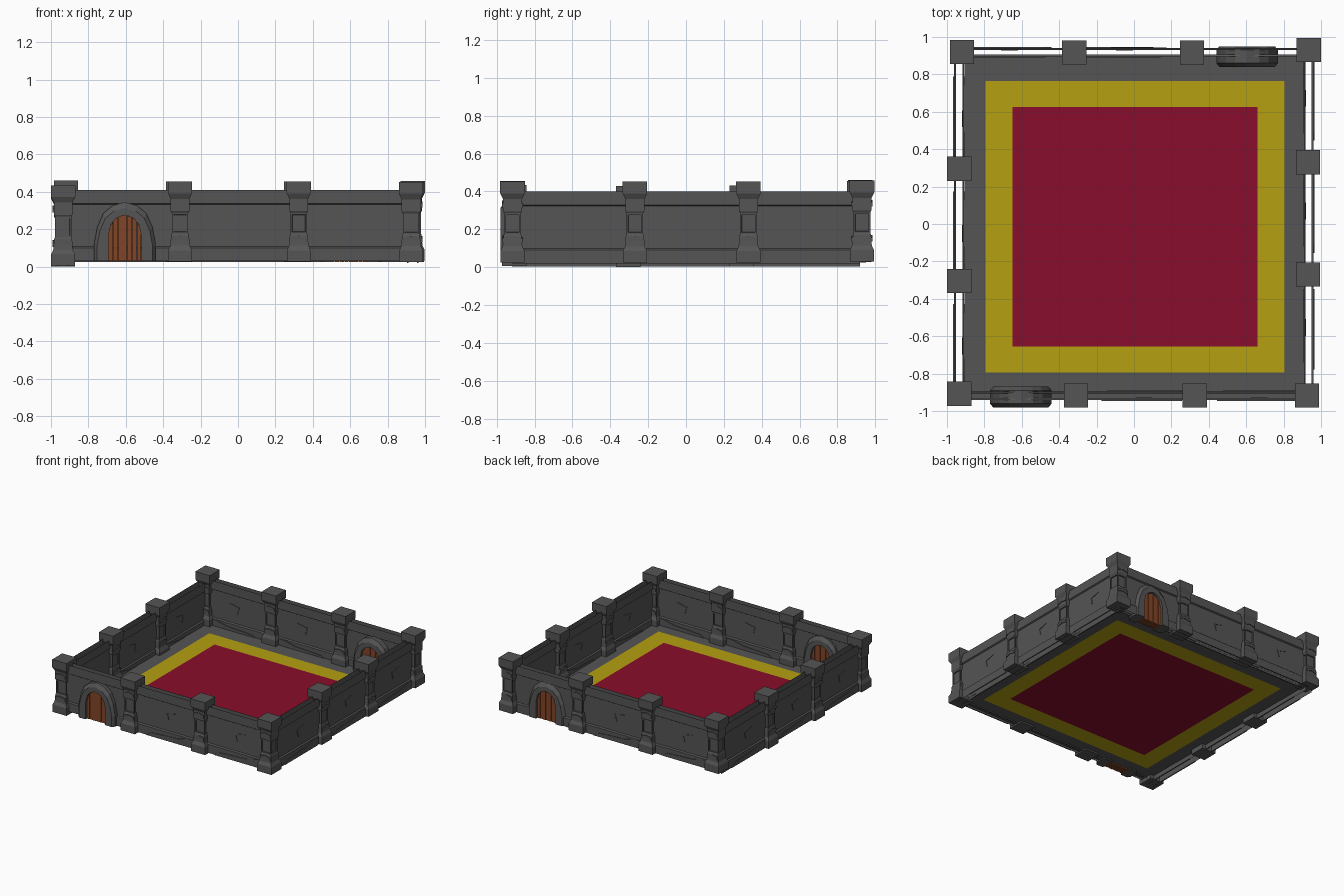
import bpy, bmesh
from math import pi
from mathutils import Matrix

if "Cube" in bpy.data.objects:
    bpy.data.objects.remove(bpy.data.objects["Cube"])


def material(name, rgb):
    m = bpy.data.materials.new(name)
    m.diffuse_color = (*rgb, 1)
    m.use_nodes = True
    m.node_tree.nodes["Principled BSDF"].inputs["Base Color"].default_value = m.diffuse_color
    return m


STONE = material("stone", (0.09, 0.09, 0.09))
WOOD = material("wood", (0.22, 0.06, 0.02))
RED = material("red", (0.25, 0.004, 0.025))
GOLD = material("gold", (0.46, 0.35, 0.005))


def finish(bm, name, mat, M=Matrix()):
    bmesh.ops.recalc_face_normals(bm, faces=bm.faces)
    me = bpy.data.meshes.new(name)
    bm.to_mesh(me)
    bm.free()
    me.materials.append(mat)
    ob = bpy.data.objects.new(name, me)
    ob.matrix_world = M
    bpy.context.collection.objects.link(ob)
    return ob


def prism(bm, pts, y0, y1):
    """Polygon in the wall plane (along, up), extruded through the wall."""
    a = [bm.verts.new((x, y0, z)) for x, z in pts]
    b = [bm.verts.new((x, y1, z)) for x, z in pts]
    bm.faces.new(a)
    bm.faces.new(b[::-1])
    for i in range(len(pts)):
        j = (i + 1) % len(pts)
        bm.faces.new((a[i], a[j], b[j], b[i]))


def mirrored(half):
    return half + [(-x, z) for x, z in half[-2::-1]]


# Pillar: stacked square rings with a sunken panel on each side
RINGS = [(.064, 0), (.064, .06), (.052, .085), (.048, .14), (.044, .15),
         (.044, .26), (.05, .27), (.05, .335), (.065, .365), (.065, .428)]


def pillar(name, x, y, z, turn=0):
    bm = bmesh.new()
    loops = [[bm.verts.new((sx * h, sy * h, zz)) for sx, sy in
              ((-1, -1), (1, -1), (1, 1), (-1, 1))] for h, zz in RINGS]
    bm.faces.new(loops[0][::-1])
    bm.faces.new(loops[-1])
    panels = []
    for k in range(len(loops) - 1):
        for i in range(4):
            j = (i + 1) % 4
            f = bm.faces.new((loops[k][i], loops[k][j], loops[k + 1][j], loops[k + 1][i]))
            if k == 4:
                panels.append(f)
    bm.normal_update()
    bmesh.ops.inset_individual(bm, faces=panels, thickness=.012, depth=0)
    bmesh.ops.inset_individual(bm, faces=panels, thickness=.002, depth=-.008)
    # chipped chevron stones above and below the panel
    for s in (-1, 1):
        for zc in (.105, .29):
            prism(bm, [(-.046, zc), (0, zc + .012), (.046, zc), (.046, zc + .022),
                       (0, zc + .034), (-.046, zc + .022)], s * .045, s * .056)
    finish(bm, name, STONE, Matrix.Translation((x, y, z)) @ Matrix.Rotation(turn, 4, 'Z'))


# Wall: open outer and inner skins with a proud base and top band
PROFILE = [(0, 0), (0, .07), (.01, .078), (.01, .302), (0, .308), (0, .38)]
LINTEL = [(.01, .24), (.01, .302), (0, .308), (0, .38)]
DOOR_T = -.605


def wall(name, turn, outer, inner, z, stops, door):
    bm = bmesh.new()
    runs = [(-.92, .92, PROFILE)]
    if door:
        runs = [(-.92, DOOR_T - .1, PROFILE), (DOOR_T + .1, .92, PROFILE),
                (DOOR_T - .1, DOOR_T + .1, LINTEL)]
    for base, s in ((-outer, 1), (-inner, -1)):
        for t0, t1, prof in runs:
            rows = [[bm.verts.new((t, base + s * d, zz)) for t in (t0, t1)] for d, zz in prof]
            for p, q in zip(rows, rows[1:]):
                bm.faces.new((p[0], p[1], q[1], q[0]))
        # cracks and broken base slabs in each bay
        for i, (a, b) in enumerate(zip(stops, stops[1:])):
            if door and i == 0:
                continue
            c = (a + b) / 2
            prism(bm, [(c + .0, .215), (c + .015, .16), (c + .022, .16), (c + .01, .207),
                       (c + .09, .227), (c + .088, .233)], base + s * .006, base + s * .012)
            prism(bm, [(c - .18, .0), (c - .13, .03), (c + .0, .038), (c + .1, .042),
                       (c + .21, .068), (c + .25, .065), (c + .25, .0)],
                  base - s * .005, base + s * .004)
    finish(bm, name, STONE, Matrix.Translation((0, 0, z)) @ Matrix.Rotation(turn, 4, 'Z'))


ARCH_OUT = mirrored([(.165, 0), (.165, .09), (.148, .18), (.115, .255), (.065, .297), (0, .315)])
ARCH_IN = mirrored([(.088, 0), (.088, .14), (.073, .2), (.045, .229), (.02, .24), (0, .245)])


def doorway(side, turn, dist, z):
    M = (Matrix.Rotation(turn, 4, 'Z') @ Matrix.Translation((DOOR_T, -dist, z)))
    # chamfered stone arch, lofted from six outlines
    bm = bmesh.new()
    outlines = [(ARCH_IN, 1, -.055), (ARCH_OUT, .9, -.055), (ARCH_OUT, 1, -.035),
                (ARCH_OUT, 1, .035), (ARCH_OUT, .9, .055), (ARCH_IN, 1, .055)]
    loops = [[bm.verts.new((x * k, y, zz * k)) for x, zz in pts] for pts, k, y in outlines]
    for n in range(6):
        p, q = loops[n], loops[(n + 1) % 6]
        for i in range(len(p) - 1):
            bm.faces.new((p[i], p[i + 1], q[i + 1], q[i]))
    bm.faces.new([l[0] for l in loops])
    bm.faces.new([l[-1] for l in loops])
    finish(bm, side + "_door_arch", STONE, M)

    # plank door following the arch
    def top(x):
        x = abs(x)
        half = ARCH_IN[1:6]
        for (x1, z1), (x0, z0) in zip(half, half[1:]):
            if x >= x0:
                return z0 + (z1 - z0) * (x - x0) / (x1 - x0)
        return .245
    bm = bmesh.new()
    w = .176 / 7
    for i in range(7):
        a, b = -.088 + i * w + .001, -.088 + (i + 1) * w - .001
        d = .033 if i % 2 else .036
        prism(bm, [(a, 0), (b, 0), (b, top(b)), ((a + b) / 2, top((a + b) / 2)), (a, top(a))], -d, d)
    finish(bm, side + "_door_planks", WOOD, M)


# Four sides: name, turn, outer, inner, base height, pillar stops, door
for n, turn, o, i, z, stops, door in (
        ("front", 0, .94, .895, .03, (-.935, -.31, .325, .925), True),
        ("right", pi / 2, .96, .908, .02, (-.92, -.275, .325, .93), False),
        ("back", pi, .94, .895, .025, (-.935, -.31, .32, .92), True),
        ("left", -pi / 2, .963, .908, .003, (-.92, -.295, .305, .91), False)):
    wall(n + "_wall", turn, o, i, z, stops, door)
    if door:
        doorway(n, turn, .925 if n == "front" else .895, z)

for n, x, y, z, turn in (
        ("front_left", -.935, -.908, .007, 0), ("front_mid_left", -.31, -.917, .027, 0),
        ("front_mid_right", .325, -.917, .027, 0), ("front_right", .925, -.917, .025, 0),
        ("right_front", .93, -.27, .025, pi / 2), ("right_back", .93, .33, .025, pi / 2),
        ("back_right", .934, .93, .03, 0), ("back_mid_right", .31, .917, .027, 0),
        ("back_mid_left", -.32, .917, .027, 0), ("back_left", -.92, .92, .032, 0),
        ("left_back", -.935, .295, .003, pi / 2), ("left_front", -.935, -.305, .0, pi / 2)):
    pillar(n + "_pillar", x, y, z, turn)


# Floor: nested flat areas
def floor_area(name, mat, outer, hole=None):
    bm = bmesh.new()

    def corners(r):
        x0, x1, y0, y1 = r
        return [bm.verts.new((x, y, .04)) for x, y in ((x0, y0), (x1, y0), (x1, y1), (x0, y1))]
    a = corners(outer)
    if hole:
        b = corners(hole)
        for k in range(4):
            j = (k + 1) % 4
            bm.faces.new((a[k], a[j], b[j], b[k]))
    else:
        bm.faces.new(a)
    finish(bm, name, mat)


CARPET = (-.65, .66, -.655, .625)
BORDER = (-.795, .805, -.795, .765)
floor_area("stone_floor", STONE, (-.905, .91, -.93, .9), BORDER)
floor_area("carpet_border", GOLD, BORDER, CARPET)
floor_area("carpet", RED, CARPET)
